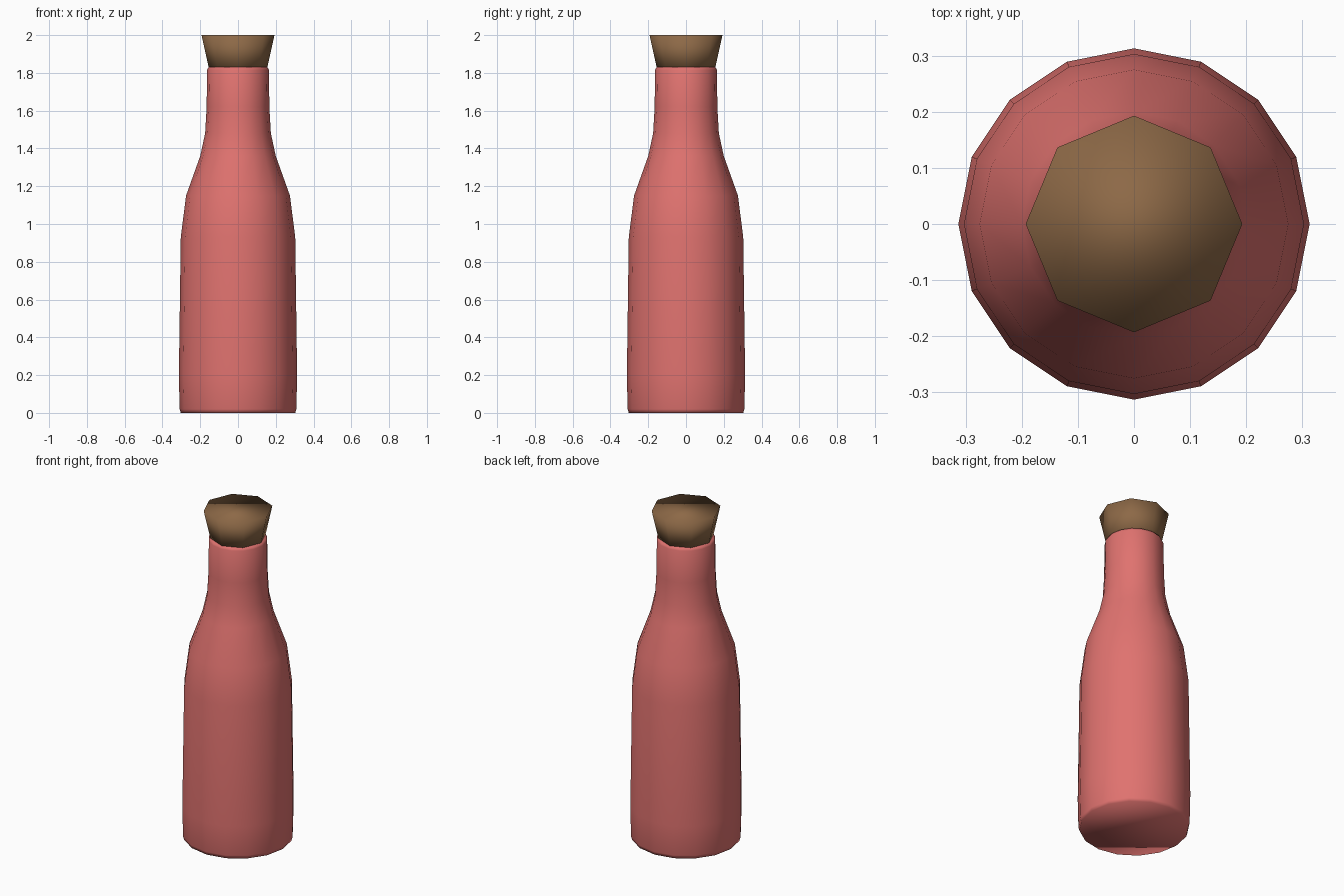
import bpy, bmesh, math

cube = bpy.data.objects.get("Cube")
if cube:
    bpy.data.objects.remove(cube, do_unlink=True)


def material(name, rgb):
    mat = bpy.data.materials.new(name)
    mat.use_nodes = True
    mat.diffuse_color = (*rgb, 1)
    mat.node_tree.nodes["Principled BSDF"].inputs["Base Color"].default_value = (*rgb, 1)
    return mat


def lathe(name, profile, sides, mat):
    """Turn a (radius, height) profile around z and cap both ends."""
    bm = bmesh.new()
    rings = []
    for r, z in profile:
        angles = [math.tau * i / sides for i in range(sides)]
        rings.append([bm.verts.new((r * math.cos(a), r * math.sin(a), z)) for a in angles])
    for low, high in zip(rings, rings[1:]):
        for i in range(sides):
            j = (i + 1) % sides
            bm.faces.new((low[i], low[j], high[j], high[i]))
    bm.faces.new(rings[0][::-1])
    bm.faces.new(rings[-1])
    for face in bm.faces:
        face.smooth = True
    mesh = bpy.data.meshes.new(name)
    bm.to_mesh(mesh)
    bm.free()
    mesh.materials.append(mat)
    obj = bpy.data.objects.new(name, mesh)
    bpy.context.collection.objects.link(obj)
    return obj


glass = material("rose red", (0.745, 0.17, 0.16))
cork = material("cork brown", (0.265, 0.14, 0.062))

# Bottle: rounded foot, slightly tapering body, sloped shoulder, straight neck
lathe("bottle", [(0.303, 0), (0.309, 0.02), (0.313, 0.2), (0.303, 0.93),
                 (0.275, 1.15), (0.2, 1.36), (0.174, 1.48), (0.166, 1.62),
                 (0.164, 1.815), (0.156, 1.83)], 16, glass)

# Stopper: flared eight-sided plug seated in the neck
lathe("stopper", [(0.151, 1.81), (0.193, 2)], 8, cork)
